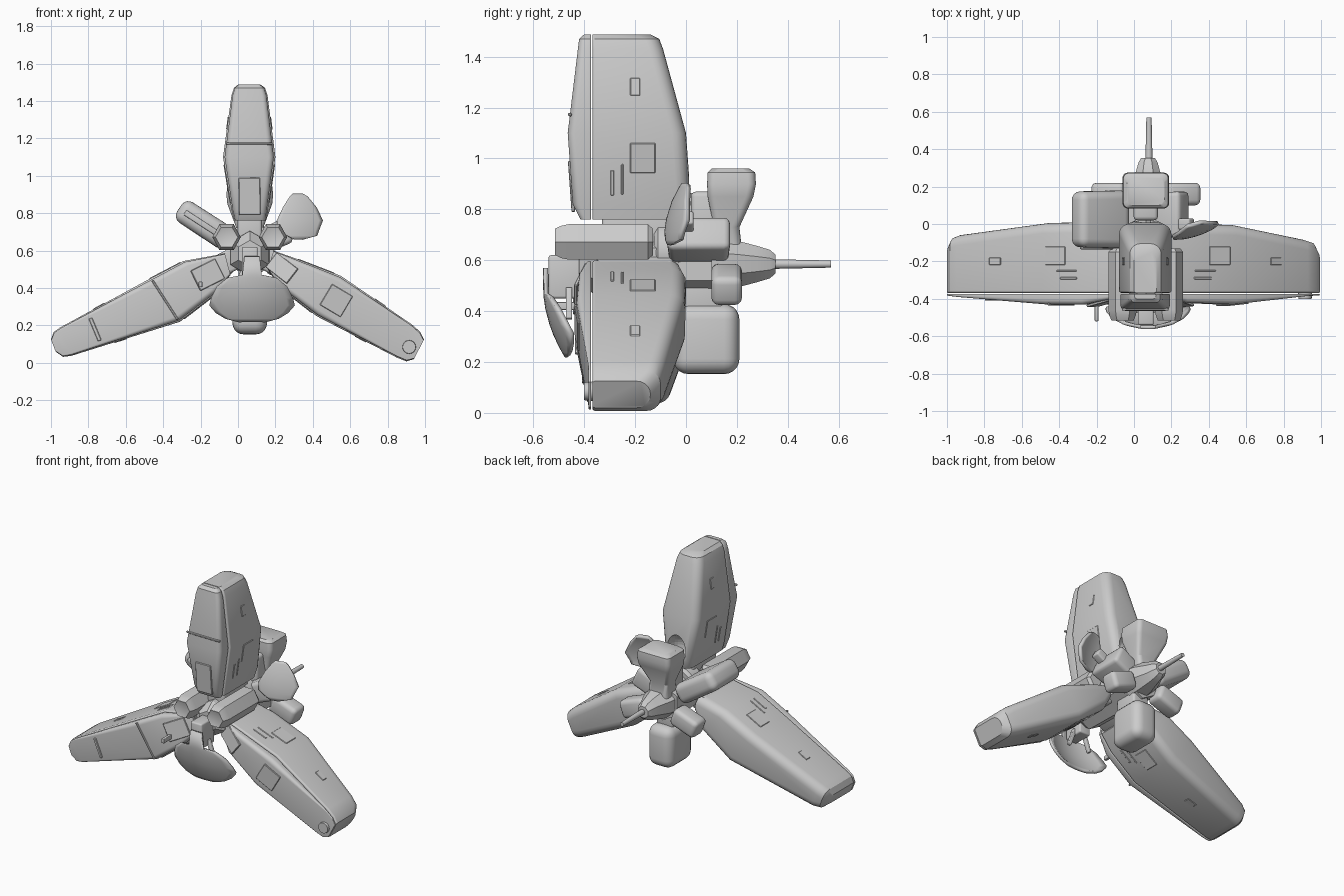
import bpy, bmesh, math
from mathutils import Vector, Matrix

if "Cube" in bpy.data.objects:
    bpy.data.objects.remove(bpy.data.objects["Cube"])

CX = 0.063  # centre line of the hull


def add(name, bm):
    bmesh.ops.recalc_face_normals(bm, faces=bm.faces)
    me = bpy.data.meshes.new(name)
    bm.to_mesh(me)
    bm.free()
    ob = bpy.data.objects.new(name, me)
    bpy.context.collection.objects.link(ob)
    return ob


def loft(name, rings):
    bm = bmesh.new()
    vs = [[bm.verts.new(p) for p in r] for r in rings]
    n = len(vs[0])
    for a, b in zip(vs, vs[1:]):
        for i in range(n):
            bm.faces.new((a[i], a[(i + 1) % n], b[(i + 1) % n], b[i]))
    bm.faces.new(vs[0])
    bm.faces.new(vs[-1])
    return add(name, bm)


def block(name, loc, size, rot=0.0, bevel=0.01, seg=3, taper=1.0, basis=None):
    """Bevelled box; taper scales its -x end in y and z, rot turns it about y."""
    bm = bmesh.new()
    bmesh.ops.create_cube(bm, size=1)
    for v in bm.verts:
        k = taper if v.co.x < 0 else 1
        v.co = Vector((v.co.x * size[0], v.co.y * size[1] * k, v.co.z * size[2] * k))
    bmesh.ops.bevel(bm, geom=bm.edges[:], offset=bevel, segments=seg, profile=0.5, affect='EDGES')
    m = basis or Matrix.Rotation(math.radians(rot), 4, 'Y')
    bmesh.ops.transform(bm, verts=bm.verts, matrix=Matrix.Translation(loc) @ m)
    return add(name, bm)


def tube(name, x, z, prof, sides=6, spin=0.0):
    """Prism along y, prof = (y, radius, height factor)."""
    ang = [2 * math.pi * i / sides + spin for i in range(sides)]
    return loft(name, [[(x + r * math.cos(a), y, z + h * r * math.sin(a)) for a in ang]
                       for y, r, h in prof])


def rrect(h, ya, yb, rf, rb):
    """Rounded section: (thickness, y) points, rf/rb = front/back corner radius."""
    lim = 0.49 * min(2 * h, yb - ya)
    pts = []
    for sx, sy, a0 in ((1, 1, 0), (-1, 1, 90), (-1, -1, 180), (1, -1, 270)):
        r = min(rb if sy > 0 else rf, lim)
        c = (sx * (h - r), (yb if sy > 0 else ya) - sy * r)
        for k in range(6):
            a = math.radians(a0 + 18 * k)
            pts.append((c[0] + r * math.cos(a), c[1] + r * math.sin(a)))
    return pts


SPLIT = -0.368


class Wing:
    """Armoured wing: stations = (edge A xz, edge B xz, front y, back y), root to tip."""

    def __init__(self, name, st):
        self.name, self.st, self.count = name, st, 0
        shell, strip = [], []
        for (ax, az), (bx, bz), y0, y1 in st:
            m = Vector(((ax + bx) / 2, 0, (az + bz) / 2))
            d = Vector((ax - bx, 0, az - bz))
            h = d.length / 2
            d.normalize()
            shell.append([m + d * t + Vector((0, y, 0)) for t, y in rrect(h, SPLIT, y1, .012, .055)])
            strip.append([m + d * t + Vector((0, y, 0)) for t, y in
                          rrect(h * .94, min(y0, SPLIT - .015), SPLIT - .005, .03, .006)])
        self.shell = loft(name + "_shell", shell)
        loft(name + "_leading_edge", strip)

    def point(self, t, a):
        i = min(int(t), len(self.st) - 2)
        f = t - i
        A, B, y0, _ = [Vector(p) if isinstance(p, tuple) else p for p in self.st[i]]
        A2, B2, y2, _ = [Vector(p) if isinstance(p, tuple) else p for p in self.st[i + 1]]
        A, B = A.lerp(A2, f), B.lerp(B2, f)
        p = (A + B) / 2 + (A - B) / 2 * a
        return Vector((p.x, y0 + (y2 - y0) * f, p.y))

    def panel(self, t, a, length, width, y=None, h=0.014):
        """Raised hatch: on the leading edge (y None) or on a broad side (a = +-1)."""
        self.count += 1
        p = self.point(t, a)
        u = self.point(t + .02, a) - self.point(t - .02, a)
        if y is not None:
            u.y = 0
            p.y = y
        u.normalize()
        w = Vector((0, 1, 0)) if y is not None else u.cross(Vector((0, 1, 0))).normalized()
        n = u.cross(w)
        m = Matrix((u, w, n)).transposed().to_4x4()
        block(f"{self.name}_hatch_{self.count}", p, (length, width, h), bevel=.003, seg=1, basis=m)


# Three armoured wings
top = Wing("top_wing", [((-.02, .76), (.15, .76), -.415, .0), ((-.035, .82), (.16, .82), -.445, .02),
                        ((-.08, 1.1), (.2, 1.1), -.465, .0), ((-.035, 1.43), (.158, 1.43), -.425, -.09),
                        ((-.022, 1.47), (.145, 1.47), -.42, -.105), ((.0, 1.488), (.12, 1.488), -.4, -.14)])
left = Wing("left_wing", [((-.07, .585), (-.04, .47), -.39, -.02), ((-.29, .545), (-.115, .37), -.43, .01),
                          ((-.49, .44), (-.31, .22), -.43, .005), ((-.95, .19), (-.89, .038), -.39, -.06),
                          ((-.985, .165), (-.935, .032), -.385, -.075), ((-1.0, .125), (-.975, .06), -.375, -.12)])
right = Wing("right_wing", [((.19, .6), (.16, .5), -.39, -.02), ((.29, .565), (.215, .41), -.42, .0),
                            ((.55, .465), (.42, .25), -.43, -.005), ((.93, .205), (.85, .028), -.385, -.085),
                            ((.975, .165), (.9, .008), -.38, -.1), ((.995, .125), (.94, .02), -.375, -.14)])

# Hatches and ribs on the wings
top.panel(1.25, 0, .2, .115)
top.panel(2.22, 0, .012, .25)
left.panel(.75, -.05, .15, .12)
left.panel(1.95, 0, .012, .25)
left.panel(3.3 - .6, 0, .02, .13)
right.panel(.75, .05, .15, .1)
right.panel(2.1, 0, .13, .13)
for w in (top, left, right):
    for a in (1, -1):
        w.panel(2.55, a, .07, .04, y=-.2, h=.008)
        w.panel(1.65, a, .12, .1, y=-.17, h=.008)
        w.panel(1.3, a, .1, .015, y=-.29, h=.008)
        w.panel(1.35, a, .12, .01, y=-.25, h=.008)
tube("tip_thruster", .915, .085, [(-.4, .035, 1), (-.34, .04, 1)], 16)

# Hollow at the root of the top wing
bm = bmesh.new()
bmesh.ops.create_uvsphere(bm, u_segments=24, v_segments=16, radius=1)
bmesh.ops.transform(bm, verts=bm.verts,
                    matrix=Matrix.Translation((CX, .03, .88)) @ Matrix.Diagonal((.07, .1, .1, 1)))
cutter = add("hollow_cutter", bm)
cutter.hide_render = True
cutter.hide_set(True)
mod = top.shell.modifiers.new("hollow", 'BOOLEAN')
mod.object = cutter
mod.operation = 'DIFFERENCE'

# Hull core, tail cone and tail spike
tube("hull_core", CX, .585, [(-.42, .07, 1), (-.36, .12, 1), (.1, .13, 1), (.16, .125, 1)], 6, math.pi / 6)
tube("core_collar", CX, .63, [(-.125, .1, 1), (-.11, .12, 1), (-.03, .12, 1), (-.015, .1, 1)], 16)
tube("tail_cone", .075, .585, [(.1, .125, .9), (.2, .105, .95), (.28, .07, 1.1), (.33, .055, 1.1), (.352, .04, 1)], 8, math.pi / 8)
tube("tail_spike", .08, .585, [(.34, .019, 1), (.57, .014, 1)], 12)
block("nose_block", (CX, -.47, .535), (.085, .14, .17), bevel=.01)
block("top_wing_neck", (CX, -.2, .71), (.13, .26, .16), bevel=.015)
for s, name in ((1, "right"), (-1, "left")):
    block(name + "_wing_joint", (CX + s * .08, -.2, .56), (.18, .3, .12), rot=s * 28, bevel=.015)
    # Hexagonal nose pods
    tube(name + "_nose_pod", CX + s * .124, .672,
         [(-.51, .045, 1), (-.515, .06, 1), (-.49, .07, 1.05), (-.46, .076, 1.06), (-.15, .076, 1.06), (-.13, .06, 1)], 6)
    # Lower rear pods
    block(name + "_rear_pod", (CX + s * .19, .16, .505), (.19, .12, .12), rot=s * 20, bevel=.028)
    # Shield struts
    block(name + "_shield_strut", (CX + s * .06, -.46, .43), (.13, .025, .025), rot=70 * s, bevel=.005)

# Large pod on the upper left
block("left_side_pod", (-.18, .025, .74), (.32, .31, .135), rot=33, bevel=.045, seg=5, taper=.96)
block("left_pod_groove", (-.2, -.12, .75), (.2, .03, .03), rot=33, bevel=.006)
# Mount on the upper right
block("right_mount", (.17, .05, .665), (.22, .25, .14), rot=-25, bevel=.025, taper=.9)
# Upper rear turret, flaring upward
loft("upper_turret", [[(CX + t, y, z) for t, y in rrect(h, ya, yb, .03, .03)] for h, ya, yb, z in
                      ((.07, .09, .22, .64), (.075, .11, .21, .73), (.12, .085, .265, .85),
                       (.125, .083, .275, .9), (.12, .085, .272, .945), (.1, .1, .25, .96))])
block("turret_neck", (CX, .1, .76), (.13, .16, .22), bevel=.02)
# Belly pod and its neck
block("belly_pod", (CX, .08, .29), (.185, .26, .275), bevel=.06, seg=5)
block("belly_neck", (CX, .06, .47), (.12, .17, .16), bevel=.015)
block("wing_antenna", (-.2, -.47, .42), (.02, .1, .03), bevel=.004)


def plate(name, rows, yf, thick):
    """Curved plate from rows (z, left x, right x) with depth yf(x, z)."""
    bm = bmesh.new()
    n = 12
    vs = [[bm.verts.new((l + (r - l) * i / n, yf(l + (r - l) * i / n, z), z)) for i in range(n + 1)]
          for z, l, r in rows]
    for a, b in zip(vs, vs[1:]):
        for i in range(n):
            bm.faces.new((a[i], a[i + 1], b[i + 1], b[i]))
    ob = add(name, bm)
    m = ob.modifiers.new("thickness", 'SOLIDIFY')
    m.thickness = thick
    m.offset = 0


# Curved chin shield and upper right fan plate
plate("chin_shield", [(z, .075 - w, .075 + w) for z, w in
                      ((.57, .04), (.47, .05), (.455, .13), (.41, .185), (.35, .215), (.31, .225), (.27, .19), (.24, .14), (.222, .07))],
      lambda x, z: -.553 + 1.1 * max(0, .5 - z) ** 2 + 1.3 * (x - .075) ** 2, .018)
plate("fan_plate", [(.9, .29, .345), (.885, .275, .37), (.83, .24, .415), (.76, .207, .45), (.71, .212, .43), (.68, .26, .42), (.66, .3, .34)],
      lambda x, z: -.045 + .3 * (x - .325) + .25 * (z - .78) + 1.2 * ((x - .325) ** 2 + (z - .78) ** 2), .02)
block("fan_arm", (.24, .0, .73), (.16, .06, .06), rot=-30, bevel=.01)

# Smooth shading with sharp edges kept
for ob in bpy.data.objects:
    if ob is not cutter:
        ob.select_set(True)
        bpy.context.view_layer.objects.active = ob
bpy.ops.object.shade_smooth_by_angle(angle=math.radians(32))
